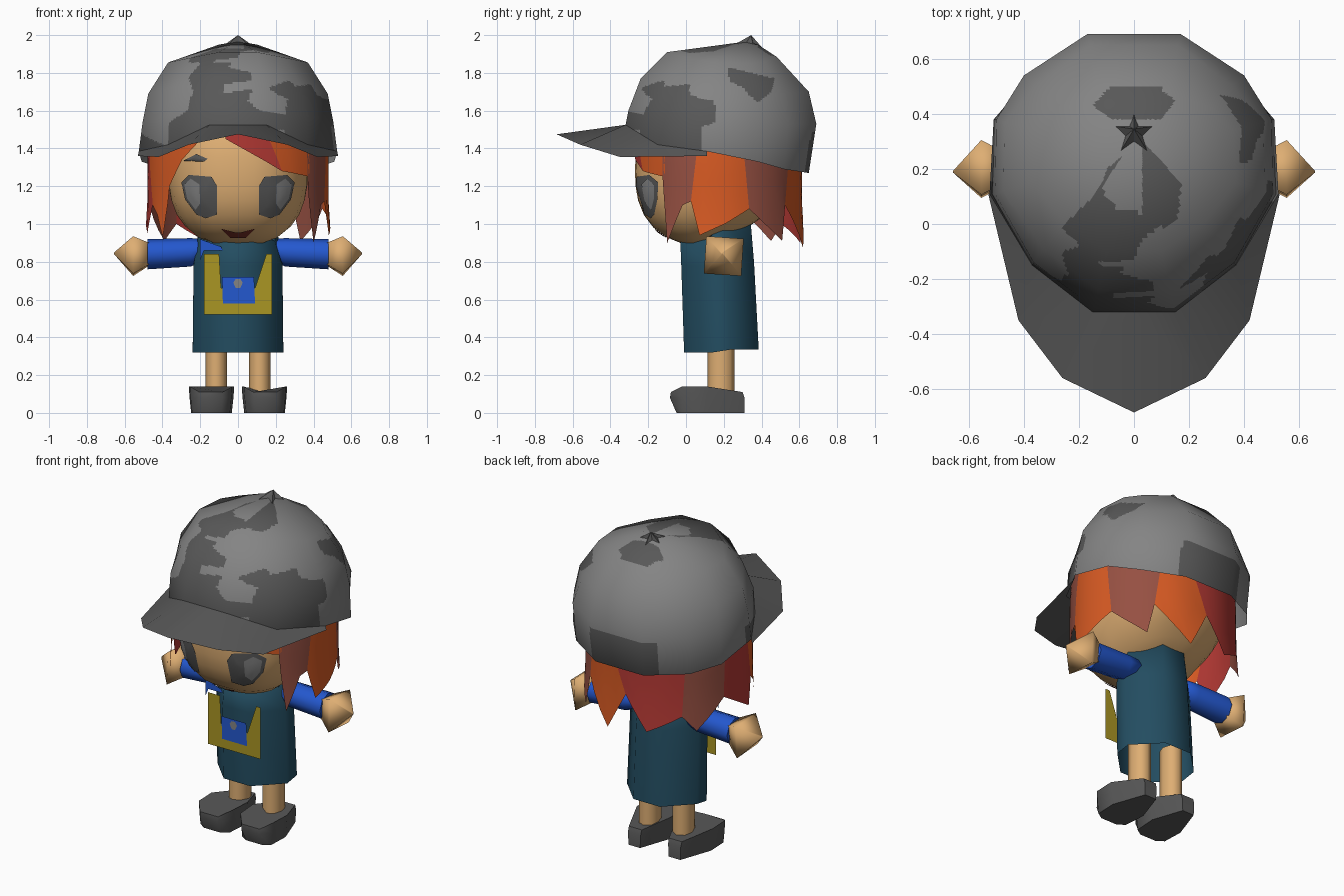
import bpy, bmesh, math
from mathutils import Vector

if "Cube" in bpy.data.objects:
    bpy.data.objects.remove(bpy.data.objects["Cube"])


def material(name, *srgb):
    m = bpy.data.materials.new(name)
    m.diffuse_color = [((c / 255 + 0.055) / 1.055) ** 2.4 for c in srgb] + [1]
    m.use_nodes = True
    m.node_tree.nodes["Principled BSDF"].inputs["Base Color"].default_value = m.diffuse_color
    return m


SKIN = material("skin tan", 222, 174, 115)
LIGHT = material("light grey", 132, 132, 132)
DARK = material("dark grey", 88, 88, 88)
TEAL = material("dress teal", 35, 77, 97)
BLUE = material("sleeve blue", 36, 88, 207)
YELLOW = material("bag yellow", 170, 150, 36)
ORANGE = material("hair orange", 215, 90, 35)
BROWN = material("hair brown", 150, 80, 66)
RED = material("hair red", 180, 57, 52)
LIPS = material("mouth red", 120, 48, 38)


def build(name, verts, faces, mats, centre, angle=40, cuts=0, rule=None):
    """Make an object whose faces point away from centre."""
    bm = bmesh.new()
    vs = [bm.verts.new(v) for v in verts]
    for f in faces:
        bm.faces.new([vs[i] for i in f])
    bmesh.ops.remove_doubles(bm, verts=bm.verts[:], dist=1e-5)
    if cuts:
        bmesh.ops.subdivide_edges(bm, edges=bm.edges[:], cuts=cuts, use_grid_fill=True)
    bm.normal_update()
    for f in bm.faces:
        c = f.calc_center_median()
        if f.normal.dot(c - Vector(centre)) < 0:
            f.normal_flip()
        if rule:
            f.material_index = rule(c)
    me = bpy.data.meshes.new(name)
    bm.to_mesh(me)
    bm.free()
    for m in mats:
        me.materials.append(m)
    ob = bpy.data.objects.new(name, me)
    bpy.context.collection.objects.link(ob)
    bpy.context.view_layer.objects.active = ob
    ob.select_set(True)
    if angle:
        bpy.ops.object.shade_smooth_by_angle(angle=math.radians(angle))
    ob.select_set(False)
    return ob


def loft(name, rings, mat, ends=True, **kw):
    """Skin equal-sized closed rings of points."""
    n = len(rings[0])
    verts = [p for r in rings for p in r]
    faces = [(k * n + i, k * n + (i + 1) % n, (k + 1) * n + (i + 1) % n, (k + 1) * n + i)
             for k in range(len(rings) - 1) for i in range(n)]
    if ends:
        faces += [tuple(range(n)), tuple(range(len(verts) - n, len(verts)))]
    mid = sum((Vector(v) for v in verts), Vector()) / len(verts)
    return build(name, verts, faces, mat if isinstance(mat, list) else [mat], mid, **kw)


def inside(poly, u, v):
    hit = False
    for (a, b), (c, d) in zip(poly, poly[1:] + poly[:1]):
        if (b > v) != (d > v) and u < (c - a) * (v - b) / (d - b) + a:
            hit = not hit
    return hit


def both(half):
    return half + [(-p[0],) + tuple(p[1:]) for p in reversed(half)]


# Cap crown: half rings from back to front, mirrored
RIM = [(.165, .65, 1.27), (.39, .52, 1.29), (.51, .38, 1.33), (.525, .11, 1.385),
       (.37, -.15, 1.42), (.15, -.32, 1.525)]
CROWN = [RIM,
         [(.17, .69, 1.53), (.40, .54, 1.53), (.50, .38, 1.53), (.505, .11, 1.54),
          (.365, -.14, 1.57), (.145, -.305, 1.60)],
         [(.16, .65, 1.70), (.36, .50, 1.69), (.47, .37, 1.68), (.475, .12, 1.69),
          (.33, -.09, 1.73), (.13, -.24, 1.77)],
         [(.13, .48, 1.885), (.28, .42, 1.86), (.36, .34, 1.85), (.37, .15, 1.855),
          (.25, 0, 1.88), (.10, -.10, 1.91)],
         [(.04, .38, 1.95), (.08, .36, 1.95), (.10, .33, 1.95), (.10, .28, 1.95),
          (.07, .24, 1.95), (.03, .20, 1.95)],
         [(.005, .33, 1.965), (.009, .326, 1.965), (.01, .322, 1.965), (.01, .318, 1.965),
          (.009, .314, 1.965), (.005, .31, 1.965)]]

# Camouflage patches: outlines across the front, right side and top
FRONT = [[(-.37, 1.42), (-.36, 1.54), (-.27, 1.60), (-.24, 1.70), (-.26, 1.78), (-.2, 1.85),
          (-.1, 1.9), (0, 1.9), (-.05, 1.83), (.07, 1.80), (.08, 1.76), (-.08, 1.74),
          (-.07, 1.69), (.08, 1.72), (.05, 1.65), (.12, 1.60), (.35, 1.56), (.32, 1.5), (0, 1.5)],
         [(-.54, 1.33), (-.52, 1.48), (-.40, 1.42), (-.37, 1.33)],
         [(.16, 1.72), (.27, 1.76), (.36, 1.68), (.34, 1.64), (.22, 1.68)]]
SIDE = [[(-.34, 1.53), (-.22, 1.60), (-.18, 1.66), (-.155, 1.725), (.02, 1.74), (.02, 1.68),
         (.15, 1.65), (.16, 1.545), (.08, 1.51), (.09, 1.36), (-.2, 1.35)],
        [(.22, 1.83), (.47, 1.77), (.45, 1.70), (.38, 1.64), (.30, 1.72), (.23, 1.76)]]
TOP = [[(-.04, .25), (-.1, .2), (-.12, .14), (-.15, .1), (-.26, -.01), (-.24, -.12), (-.1, -.14),
        (0, -.13), (.03, -.05), (.16, .02), (.17, .15), (.08, .25), (.03, .3), (.03, .04),
        (-.06, .05), (-.12, .13)],
       [(-.15, .43), (-.09, .5), (.09, .5), (.15, .45), (.1, .38), (-.08, .38)]]


def camo(p):
    if p.z > 1.855:
        return int(any(inside(q, p.x, p.y) for q in TOP))
    if p.y > .4 and -.24 < p.x < .2 and p.z < 1.49:
        return 1
    if p.x > .25 and any(inside(q, p.y, p.z) for q in SIDE):
        return 1
    return int(p.y < .15 and any(inside(q, p.x, p.z) for q in FRONT))


cap = loft("cap_crown", [both(r) for r in CROWN], [LIGHT, DARK], cuts=17, rule=camo, ends=False,
           angle=80)
# Even, rounded shading over the flat-sided crown
cap.data.normals_split_custom_set_from_vertices(
    [(v.co - Vector((0, .18, 1.45))).normalized() for v in cap.data.vertices])

# Cap brim
half = [(0, -.32, 1.525), RIM[5], RIM[4], RIM[3],
        (0, -.685, 1.475), (.26, -.56, 1.42), (.42, -.35, 1.355), (.53, .11, 1.36)]
build("cap_brim", half + [(-x, y, z) for x, y, z in half],
      [(k + i, k + i + 1, k + i + 5, k + i + 4) for k in (0, 8) for i in range(3)],
      [DARK], (0, 0, -5), 80)

# Star button on the cap, tipped back along the crown
star = [(0, .345, 2.0)]
for i in range(10):
    a, r = math.pi * i / 5, (.032 if i % 2 else .09)
    dy = r * math.cos(a)
    star.append((r * math.sin(a), .33 + dy, (1.962 if i % 2 else 1.95) - .4 * max(0, dy)))
build("cap_star", star, [(0, 1 + i, 1 + (i + 1) % 10) for i in range(10)], [DARK], (0, .33, 1.5), 0)

# Head: a slightly boxy ball whose underside rises towards the nape
HC, HR, POW = (0, .15, 1.28), (.37, .42, .40), 2.5


def head_ring(t, n=28):
    pts = []
    for i in range(n):
        a = 2 * math.pi * i / n
        d = (math.sin(t) * math.cos(a), math.sin(t) * math.sin(a), -math.cos(t))
        k = sum(abs(c) ** POW for c in d) ** (1 / POW)
        x, y, z = (HC[j] + HR[j] * d[j] / k for j in range(3))
        z += .3 * max(0, y - .05) * min(1, max(0, (HC[2] - z) / .3))
        pts.append((x, y, z))
    return pts


loft("head", [head_ring(math.pi * (i + .15) / 16.3) for i in range(17)], SKIN)


# Painted face shapes laid on the head surface
def decal(name, poly, mat, lift):
    cx, cz = (sum(p[i] for p in poly) / len(poly) for i in (0, 1))
    n, verts = len(poly), []
    for k in (1, .5, 0):
        for x, z in (poly if k else poly[:1]):
            x, z = cx + (x - cx) * k, cz + (z - cz) * k
            w = 1 - abs(x / HR[0]) ** POW - abs((z - HC[2]) / HR[2]) ** POW
            verts.append((x, HC[1] - HR[1] * max(w, 0) ** (1 / POW) - lift, z))
    faces = [(i, (i + 1) % n, n + (i + 1) % n, n + i) for i in range(n)]
    faces += [(n + i, n + (i + 1) % n, 2 * n) for i in range(n)]
    build(name, verts, faces, [mat], (0, 9, 1.2))


EYE = [(.30, 1.22), (.26, 1.26), (.14, 1.25), (.11, 1.20), (.11, 1.05), (.17, 1.03),
       (.22, 1.05), (.28, 1.13)]
SHINE = [(.285, 1.21), (.25, 1.24), (.205, 1.21), (.20, 1.11), (.225, 1.075), (.27, 1.135)]
for s, side in ((1, "right"), (-1, "left")):
    decal("eye_" + side, [(s * x, z) for x, z in EYE], DARK, .006)
    decal("eye_shine_" + side, [(s * x, z) for x, z in SHINE], LIGHT, .010)
decal("eyebrow", [(-.29, 1.335), (-.22, 1.37), (-.16, 1.345), (-.18, 1.33)], DARK, .006)
decal("mouth", [(-.09, .975), (-.03, .955), (.03, .955), (.09, .975), (.04, .925), (-.04, .925)],
      LIPS, .007)

# Hair locks: colour, top start and end angle (0 = front, 90 = right), lower edge (angle, z)
LOCKS = [(RED, -8, 18, [(-8, 1.45), (29, 1.28)]),
         (ORANGE, 18, 52, [(29, 1.28), (52, 1.25)]),
         (BROWN, 50, 78, [(50, 1.25), (54, .90), (66, 1.10), (72, 1.12)]),
         (ORANGE, 78, 107, [(72, 1.12), (78, .94), (95, 1.0), (112, 1.08)]),
         (BROWN, 107, 150, [(112, 1.08), (122, 1.01), (138, .91), (143, 1.1)]),
         (ORANGE, 150, 164, [(143, 1.1), (168, .87), (182, 1.1)]),
         (RED, 164, 226, [(182, 1.1), (198, .90), (222, 1.0)]),
         (BROWN, 226, 256, [(222, 1.0), (232, .91), (254, 1.08)]),
         (RED, 256, 278, [(254, 1.08), (282, .95), (290, 1.10)]),
         (ORANGE, 278, 312, [(290, 1.10), (298, 1.05), (306, .93), (311, 1.2)]),
         (ORANGE, 312, 338, [(311, 1.2), (322, 1.34), (338, 1.47)])]


def scalp(a, z):
    r = 1 + .03 * max(0, 1.1 - z) / .2 - .2 * max(0, z - 1.35)
    a = math.radians(a)
    ry = .45 if math.cos(a) > 0 else .45 * r
    return (.48 * r * math.sin(a), .165 - ry * math.cos(a), z)


for k, (mat, a0, a1, low) in enumerate(LOCKS):
    edge = [low[0]]
    for p, q in zip(low, low[1:]):
        edge += [(p[0] + (q[0] - p[0]) * t / 3, p[1] + (q[1] - p[1]) * t / 3) for t in (1, 2, 3)]
    n, rows = len(edge), 4
    verts = []
    for j in range(rows + 1):
        for i, (ea, ez) in enumerate(edge):
            ta = a0 + (a1 - a0) * i / (n - 1)
            verts.append(scalp(ta + (ea - ta) * j / rows, 1.5 + (ez - 1.5) * j / rows))
    build(f"hair_lock_{k + 1}", verts,
          [(j * n + i, j * n + i + 1, j * n + n + i + 1, j * n + n + i)
           for j in range(rows) for i in range(n - 1)], [mat], (0, .165, 1.25))


# Dress: tilted eight-sided tube, open at the hem
def dress_ring(w, yf, yb, zf, zb):
    half = [(.38 * w, yb, zb), (w, yb - .15, zb), (w, yf + .15, zf), (.38 * w, yf, zf)]
    return both(half)


loft("dress", [dress_ring(.24, -.01, .385, .32, .335), dress_ring(.235, -.025, .36, .78, .80),
               dress_ring(.195, -.03, .34, .91, 1.04), dress_ring(.08, .08, .25, .95, 1.05)],
     TEAL, ends=False, angle=80)


# Flat bag, pocket and collar patch on the dress front
def plate(name, y, polys, mat):
    verts = [(x, y, z) for p in polys for x, z in p]
    faces, n = [], 0
    for p in polys:
        faces.append(tuple(range(n, n + len(p))))
        n += len(p)
    build(name, verts, faces, [mat], (0, 9, .7), 0)


plate("bag", -.035, [[(-.18, .52), (.18, .52), (.18, .66), (-.18, .66)],
                     [(-.18, .66), (-.09, .66), (-.10, .84), (-.18, .84)],
                     [(.09, .66), (.18, .66), (.18, .84), (.15, .84)]], YELLOW)
plate("pocket", -.041, [[(-.08, .58), (.09, .58), (.085, .72), (-.085, .72)]], BLUE)
plate("pocket_button", -.046, [[(-.025, .69), (-.012, .66), (.012, .66), (.025, .69),
                                (.012, .71), (-.012, .71)]], LIGHT)
plate("collar_patch", -.034, [[(-.20, .81), (-.18, .86), (-.08, .86), (-.09, .88), (-.20, .92)]],
      BLUE)


def oval(n, axis, pos, u, v, ru, rv, turn=0.0):
    """Ring of n points; axis x gives a (y, z) oval, axis z an (x, y) oval."""
    pts = []
    for i in range(n):
        a = 2 * math.pi * i / n + turn
        p, q = u + ru * math.cos(a), v + rv * math.sin(a)
        pts.append((pos, p, q) if axis == "x" else (p, q, pos))
    return pts


# Arms, hands, legs and shoes, mirrored left and right
def shoe_ring(z, grow, toe, heel):
    xs = [(-.045, heel), (.035, heel), (.105, .11), (.10, -.02), (.055, toe), (-.055, toe),
          (-.10, -.02), (-.11, .12)]
    return [(.143 + x * grow, y, z if z < .1 else z - .03 * (y > .2) - .03 * (y < -.03))
            for x, y in xs]


LIMBS = [("sleeve", BLUE, 80, [oval(8, "x", .14, .2, .87, .06, .05),
                               oval(8, "x", .25, .2, .85, .08, .075),
                               oval(8, "x", .48, .2, .84, .085, .08)]),
         ("hand", SKIN, 130, [oval(4, "x", .47, .2, .84, .08, .08, .72),
                              oval(4, "x", .555, .2, .83, .14, .14, .72),
                              oval(4, "x", .657, .19, .845, .005, .005, .72)]),
         ("leg", SKIN, 80, [oval(8, "z", z, .115, .185, .058, .072) for z in (.08, .45)]),
         ("shoe", DARK, 65, [shoe_ring(0, 1.0, -.05, .31), shoe_ring(.08, 1.08, -.085, .31),
                             shoe_ring(.14, 1.12, -.08, .30)])]
for s, side in ((1, "right"), (-1, "left")):
    for part, mat, angle, rings in LIMBS:
        loft(f"{part}_{side}", [[(s * x, y, z) for x, y, z in r] for r in rings], mat, angle=angle)
